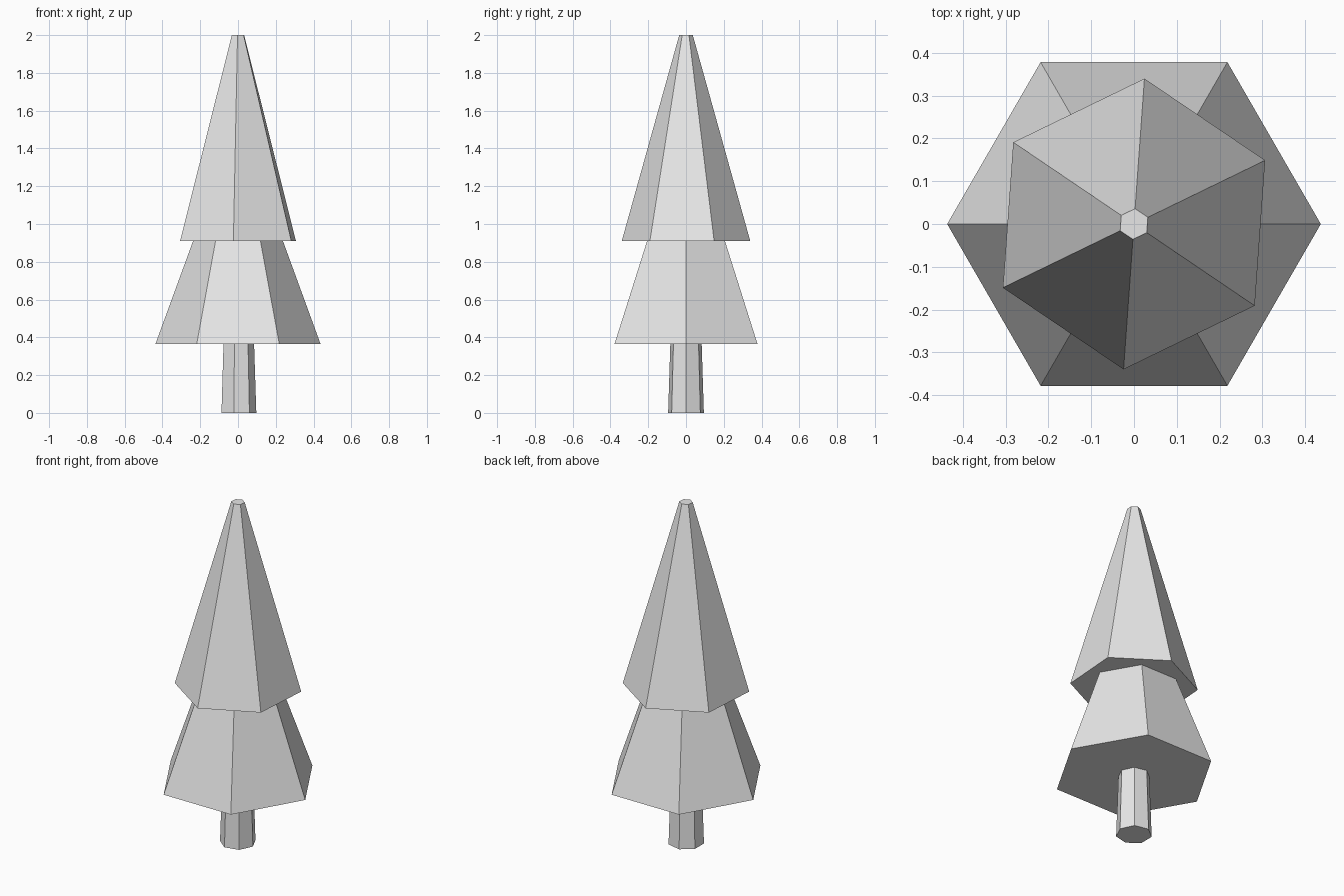
import bpy
import math

default_cube = bpy.data.objects.get("Cube")
if default_cube:
    bpy.data.objects.remove(default_cube, do_unlink=True)

# Single plain grey colour
grey = bpy.data.materials.new("light_grey")
grey.use_nodes = True
colour = (0.8, 0.8, 0.8, 1)
grey.diffuse_color = colour
grey.node_tree.nodes["Principled BSDF"].inputs["Base Color"].default_value = colour


def tapered_prism(name, sides, bottom_radius, top_radius, bottom, top, turn):
    """Closed flat-shaded frustum whose first corner lies at angle turn."""
    def ring(radius, z):
        angles = [math.radians(turn) + math.tau * i / sides for i in range(sides)]
        return [(radius * math.cos(a), radius * math.sin(a), z) for a in angles]

    walls = [(i, (i + 1) % sides, (i + 1) % sides + sides, i + sides)
             for i in range(sides)]
    caps = [tuple(reversed(range(sides))), tuple(range(sides, 2 * sides))]
    mesh = bpy.data.meshes.new(name)
    mesh.from_pydata(ring(bottom_radius, bottom) + ring(top_radius, top), [], walls + caps)
    mesh.materials.append(grey)
    obj = bpy.data.objects.new(name, mesh)
    bpy.context.collection.objects.link(obj)
    return obj


# Trunk, reaching a little way into the foliage
tapered_prism("trunk", 7, 0.097, 0.084, 0, 0.4, 0)

# Two foliage tiers, the upper one turned against the lower
tapered_prism("lower_foliage", 6, 0.437, 0.205, 0.365, 1.0, 0)
tapered_prism("upper_foliage", 6, 0.341, 0.036, 0.91, 2.0, 25.9)
